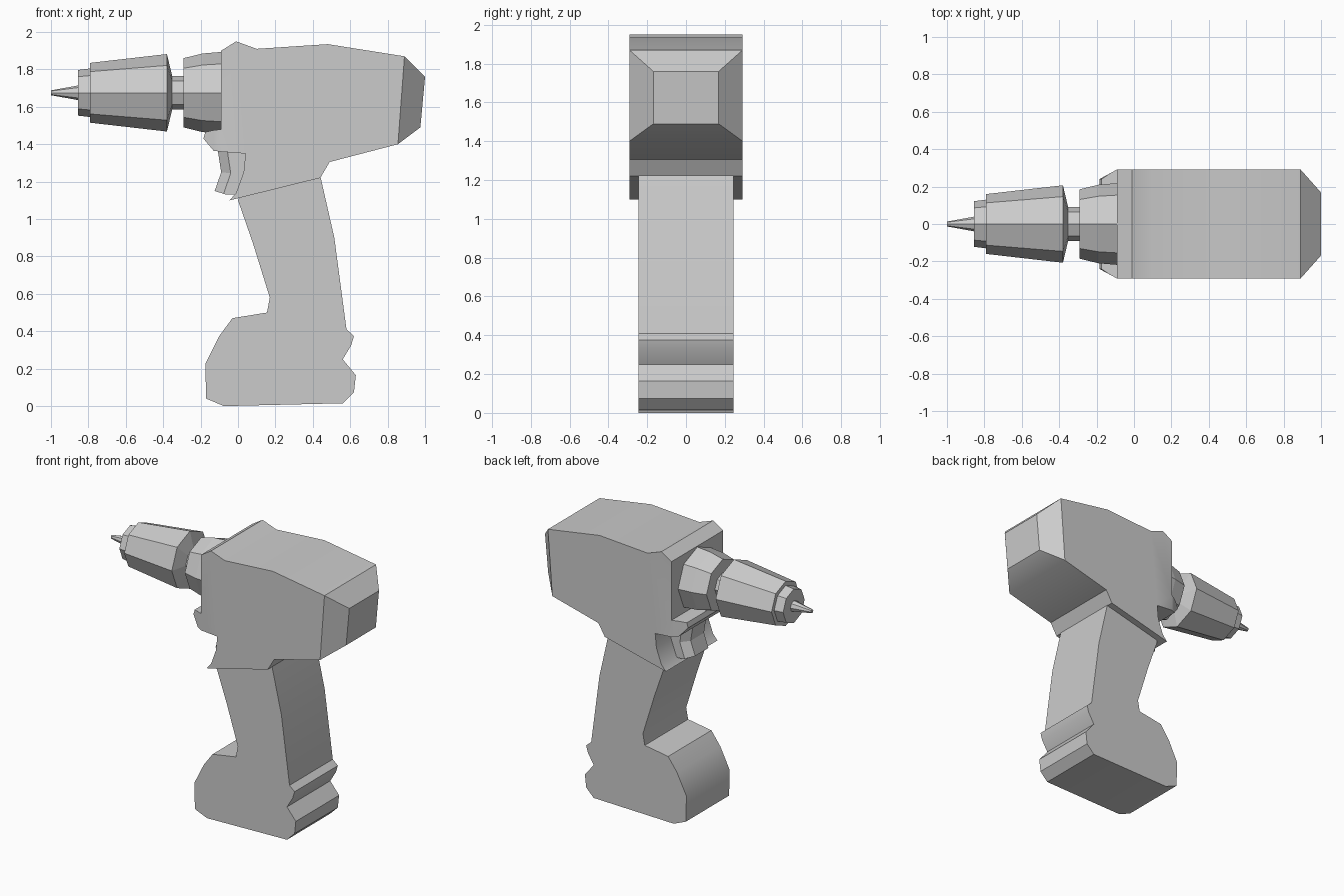
import bpy, bmesh
from math import cos, sin, pi, radians

if "Cube" in bpy.data.objects:
    bpy.data.objects.remove(bpy.data.objects["Cube"])


def prism(profile, half):
    """Side profile (x, z) extruded symmetrically along y."""
    bm = bmesh.new()
    face = bm.faces.new([bm.verts.new((x, -half, z)) for x, z in profile])
    ext = bmesh.ops.extrude_face_region(bm, geom=[face], use_keep_orig=True)
    moved = [v for v in ext["geom"] if isinstance(v, bmesh.types.BMVert)]
    bmesh.ops.translate(bm, verts=moved, vec=(0, 2 * half, 0))
    bmesh.ops.recalc_face_normals(bm, faces=bm.faces[:])
    return bm


def extend(bm, start, steps):
    """Extrude the face spanning two profile points through (top, bottom, half width) steps."""
    def near(v):
        return any(abs(v.co.x - x) + abs(v.co.z - z) < 1e-4 for x, z in start)
    face = next(f for f in bm.faces if len(f.verts) == 4 and all(near(v) for v in f.verts))
    mid = sum(z for x, z in start) / 2
    for top, bottom, half in steps:
        face = bmesh.ops.extrude_discrete_faces(bm, faces=[face])["faces"][0]
        targets = [(v, top if v.co.z > mid else bottom) for v in face.verts]
        for v, (x, z) in targets:
            v.co = (x, half if v.co.y > 0 else -half, z)
        mid = (top[1] + bottom[1]) / 2


def finish(bm, name, smooth=True):
    bmesh.ops.recalc_face_normals(bm, faces=bm.faces[:])
    mesh = bpy.data.meshes.new(name)
    bm.to_mesh(mesh)
    bm.free()
    ob = bpy.data.objects.new(name, mesh)
    bpy.context.collection.objects.link(ob)
    if smooth:
        bpy.ops.object.select_all(action='DESELECT')
        ob.select_set(True)
        bpy.context.view_layer.objects.active = ob
        bpy.ops.object.shade_smooth_by_angle(angle=radians(30))
    return ob


def turned(name, rings, zc=1.675, sides=8):
    """Octagonal turned part along x from (x, radius) rings."""
    bm = bmesh.new()
    loops = [[bm.verts.new((x, r * cos(2 * pi * i / sides), zc + r * sin(2 * pi * i / sides)))
              for i in range(sides)] for x, r in rings]
    for a, b in zip(loops, loops[1:]):
        for i in range(sides):
            j = (i + 1) % sides
            bm.faces.new((a[i], a[j], b[j], b[i]))
    bm.faces.new(loops[0])
    bm.faces.new(loops[-1])
    return finish(bm, name, smooth=False)


# Motor housing with tapered rear cap and a small nose above the trigger
housing = prism([(-0.09, 1.90), (-0.01, 1.95), (0.10, 1.91), (0.48, 1.935), (0.89, 1.87),
                 (0.855, 1.40), (0.49, 1.305), (0.44, 1.22), (-0.045, 1.10), (-0.01, 1.14),
                 (0.03, 1.25), (0.04, 1.35), (-0.09, 1.36), (-0.09, 1.48)], 0.292)
extend(housing, [(0.89, 1.87), (0.855, 1.40)], [((1.0, 1.76), (0.975, 1.49), 0.168)])
extend(housing, [(-0.09, 1.48), (-0.09, 1.36)],
       [((-0.13, 1.475), (-0.13, 1.365), 0.27), ((-0.175, 1.465), (-0.185, 1.43), 0.24)])
finish(housing, "motor_housing")

# Grip and battery foot in one profile
grip = prism([(0.0, 1.10), (0.08, 0.87), (0.17, 0.58), (0.155, 0.50), (-0.03, 0.47),
              (-0.10, 0.375), (-0.175, 0.225), (-0.17, 0.04), (-0.075, 0.0), (0.56, 0.015),
              (0.62, 0.075), (0.63, 0.165), (0.56, 0.25), (0.605, 0.325), (0.62, 0.375),
              (0.58, 0.41), (0.515, 0.90), (0.44, 1.23), (0.35, 1.26), (0.06, 1.24)], 0.245)
finish(grip, "grip_and_battery")

# Trigger with chamfered front edges
trigger = prism([(-0.11, 1.38), (-0.09, 1.25), (-0.125, 1.15), (-0.06, 1.13),
                 (0.02, 1.13), (0.07, 1.25), (0.07, 1.38)], 0.125)
front_edges = [e for e in trigger.edges if all(v.co.x < -0.08 for v in e.verts)
               and abs(e.verts[0].co.y - e.verts[1].co.y) < 1e-4]
bmesh.ops.bevel(trigger, geom=front_edges, offset=0.05, segments=1, affect='EDGES')
finish(trigger, "trigger", smooth=False)

# Collar, chuck and bit
turned("collar", [(-0.292, 0.185), (-0.19, 0.21), (-0.07, 0.22)])
turned("spindle", [(-0.39, 0.09), (-0.27, 0.09)])
turned("chuck", [(-0.855, 0.122), (-0.79, 0.13), (-0.79, 0.16), (-0.38, 0.207), (-0.352, 0.09)])
turned("bit", [(-1.0, 0.013), (-0.85, 0.04)])
